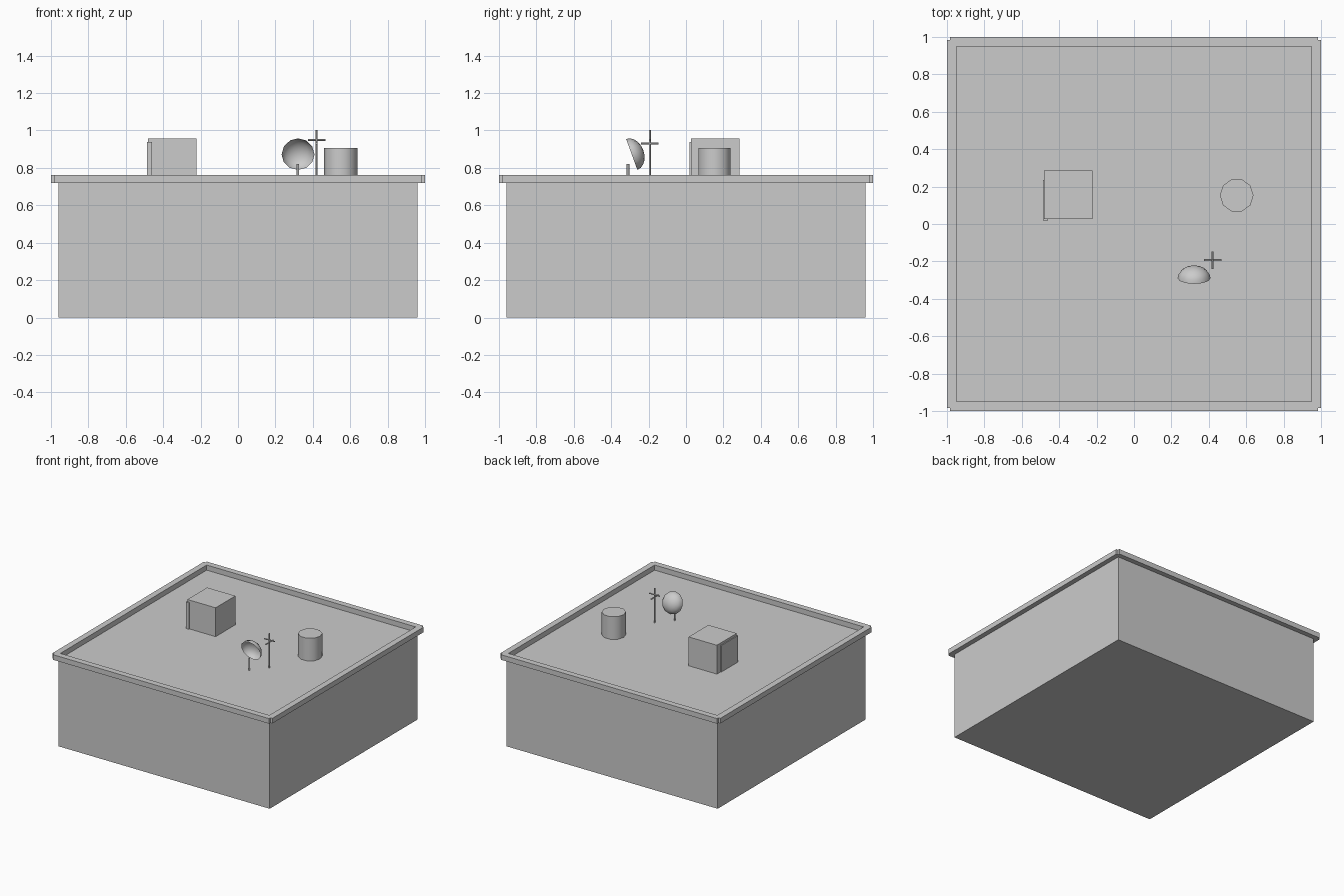
import bpy, bmesh, math
from mathutils import Vector, Matrix

if "Cube" in bpy.data.objects:
    bpy.data.objects.remove(bpy.data.objects["Cube"])

def finish(name, bm, smooth=False):
    bmesh.ops.recalc_face_normals(bm, faces=bm.faces)
    me = bpy.data.meshes.new(name)
    bm.to_mesh(me)
    bm.free()
    ob = bpy.data.objects.new(name, me)
    bpy.context.collection.objects.link(ob)
    if smooth:
        bpy.ops.object.select_all(action='DESELECT')
        ob.select_set(True)
        bpy.context.view_layer.objects.active = ob
        bpy.ops.object.shade_smooth_by_angle(angle=math.radians(50))
    return ob

def box(name, lo, hi):
    lo, hi = Vector(lo), Vector(hi)
    bm = bmesh.new()
    bmesh.ops.create_cube(bm, size=1)
    bmesh.ops.scale(bm, vec=hi - lo, verts=bm.verts)
    bmesh.ops.translate(bm, vec=(lo + hi) / 2, verts=bm.verts)
    return finish(name, bm)

def rod(name, a, b, r, sides, smooth=True, turn=0):
    a, b = Vector(a), Vector(b)
    d = b - a
    bm = bmesh.new()
    m = (Matrix.Translation((a + b) / 2) @ d.to_track_quat('Z', 'Y').to_matrix().to_4x4()
         @ Matrix.Rotation(turn, 4, 'Z'))
    bmesh.ops.create_cone(bm, cap_ends=True, segments=sides, radius1=r, radius2=r,
                          depth=d.length, matrix=m)
    return finish(name, bm, smooth)

ROOF = 0.72
# Building block
box("building_body", (-0.96, -0.96, 0), (0.96, 0.96, ROOF))

# Parapet: four beams with notched corners
for s, fb, lr in ((-1, "front", "left"), (1, "back", "right")):
    a, b = sorted((s * 0.95, s))
    box("parapet_" + fb, (-0.983, a, ROOF), (0.983, b, 0.762))
    box("parapet_" + lr, (a, -0.983, ROOF), (b, 0.983, 0.762))

# Stair hut and its door
box("roof_hut", (-0.48, 0.028, ROOF), (-0.223, 0.285, 0.957))
box("hut_door", (-0.487, 0.019, ROOF), (-0.46, 0.235, 0.938))

# Water tank
rod("water_tank", (0.549, 0.153, ROOF), (0.549, 0.153, 0.906), 0.09, 10,
    turn=math.pi / 2)

# Satellite dish: open bowl, opening tilted forward and down
bm = bmesh.new()
R, DEPTH, SIDES, RINGS = 0.088, 0.066, 12, 5
profile = [bm.verts.new((R * math.cos(t), 0, DEPTH * math.sin(t)))
           for t in (i * math.pi / 2 / RINGS for i in range(RINGS + 1))]
edges = [bm.edges.new(p) for p in zip(profile, profile[1:])]
bmesh.ops.spin(bm, geom=profile + edges, cent=(0, 0, 0), axis=(0, 0, 1),
               angle=2 * math.pi, steps=SIDES)
bmesh.ops.remove_doubles(bm, verts=bm.verts, dist=0.0005)
bm.transform(Matrix.Translation((0.321, -0.29, 0.872))
             @ Matrix.Rotation(math.radians(-70), 4, 'X'))
finish("dish_bowl", bm, True)
rod("dish_stand", (0.32, -0.31, ROOF), (0.32, -0.31, 0.82), 0.007, 8)

# Antenna mast with two crossed bars
rod("antenna_mast", (0.42, -0.193, ROOF), (0.42, -0.193, 1.003), 0.005, 8)
rod("antenna_bar_x", (0.373, -0.193, 0.949), (0.467, -0.193, 0.949), 0.005, 8)
rod("antenna_bar_y", (0.42, -0.24, 0.93), (0.42, -0.146, 0.93), 0.005, 8)
